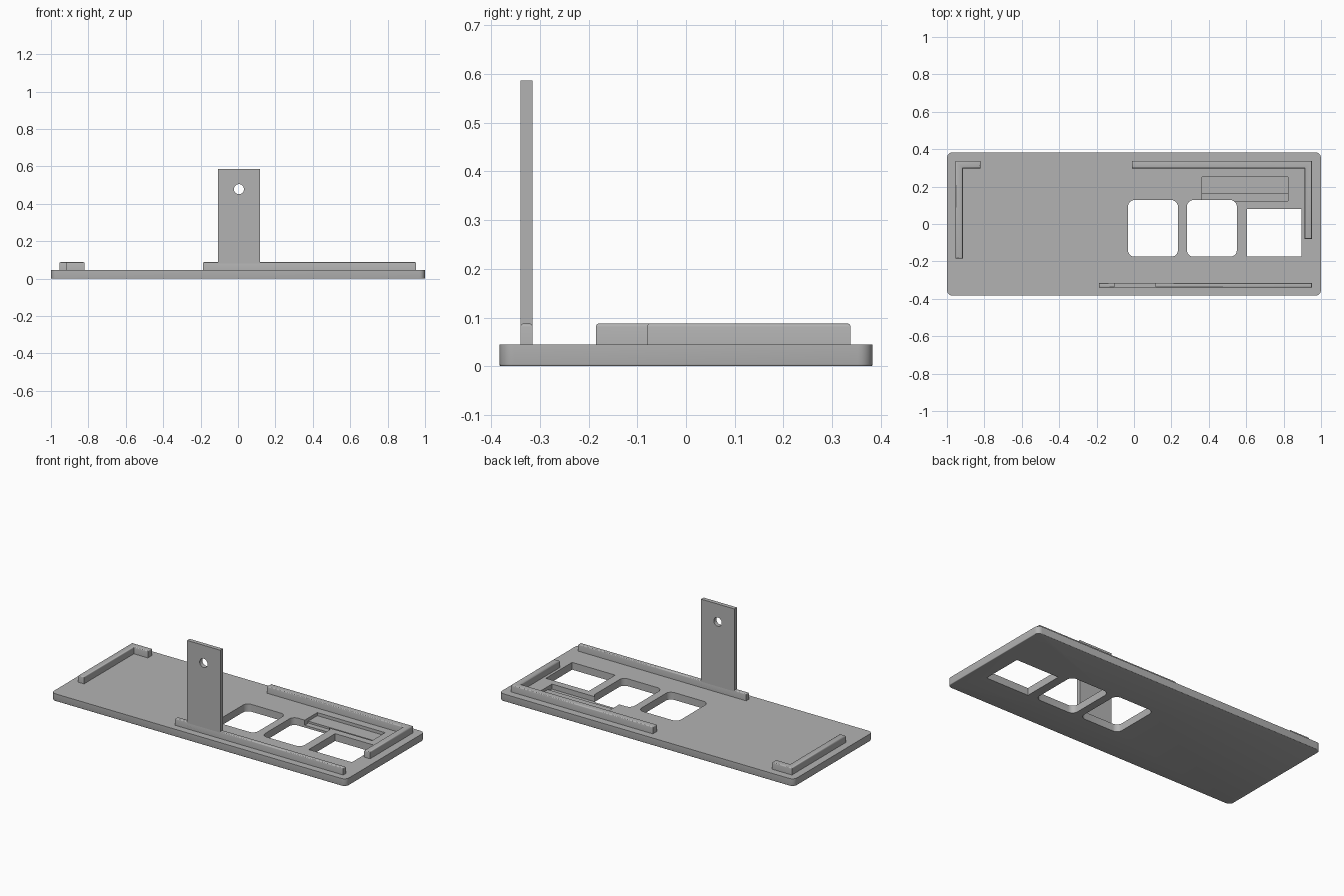
import bpy, bmesh
from math import cos, sin, pi, radians

default = bpy.data.objects.get("Cube")
if default:
    bpy.data.objects.remove(default, do_unlink=True)

PLATE_TOP, RIB_TOP = 0.045, 0.088

grey = bpy.data.materials.new("plain grey")
grey.use_nodes = True
colour = (0.45, 0.45, 0.45, 1)
grey.diffuse_color = colour
grey.node_tree.nodes["Principled BSDF"].inputs["Base Color"].default_value = colour


def rounded_rect(x0, x1, y0, y1, r=0.0, steps=6):
    """Counter-clockwise outline of a rectangle with optional round corners."""
    if r == 0:
        return [(x0, y0), (x1, y0), (x1, y1), (x0, y1)]
    centres = [(x1 - r, y1 - r), (x0 + r, y1 - r), (x0 + r, y0 + r), (x1 - r, y0 + r)]
    return [(cx + r * cos((q + i / steps) * pi / 2), cy + r * sin((q + i / steps) * pi / 2))
            for q, (cx, cy) in enumerate(centres) for i in range(steps + 1)]


def prism(name, outline, z0, z1, bevel_z=None, bevel=0.0):
    """Extrude an outline upward; round off the rim lying at height bevel_z."""
    bm = bmesh.new()
    base = bm.faces.new([bm.verts.new((x, y, z0)) for x, y in outline])
    top = bmesh.ops.extrude_face_region(bm, geom=[base])["geom"]
    bmesh.ops.translate(bm, vec=(0, 0, z1 - z0),
                        verts=[v for v in top if isinstance(v, bmesh.types.BMVert)])
    if bevel_z is not None:
        rim = [e for e in bm.edges if all(abs(v.co.z - bevel_z) < 1e-5 for v in e.verts)]
        bmesh.ops.bevel(bm, geom=rim, offset=bevel, segments=3, profile=0.5, affect="EDGES")
    bmesh.ops.recalc_face_normals(bm, faces=bm.faces)
    mesh = bpy.data.meshes.new(name)
    bm.to_mesh(mesh)
    bm.free()
    mesh.materials.append(grey)
    obj = bpy.data.objects.new(name, mesh)
    bpy.context.collection.objects.link(obj)
    return obj


def cut(obj, cutters):
    """Subtract the cutters, bake the result and remove them."""
    for c in cutters:
        c.hide_render = True
        mod = obj.modifiers.new("cut", "BOOLEAN")
        mod.operation, mod.solver, mod.object = "DIFFERENCE", "EXACT", c
    graph = bpy.context.evaluated_depsgraph_get()
    mesh = bpy.data.meshes.new_from_object(obj.evaluated_get(graph))
    obj.modifiers.clear()
    obj.data = mesh
    for c in cutters:
        bpy.data.objects.remove(c, do_unlink=True)


# Base plate with two rounded windows, a square window and a stepped recess
plate = prism("base_plate", rounded_rect(-1, 1, -0.383, 0.383, 0.03), 0, PLATE_TOP, 0, 0.004)
cut(plate, [
    prism("window_a", rounded_rect(-0.032, 0.235, -0.175, 0.128, 0.035), -0.1, 0.1),
    prism("window_b", rounded_rect(0.283, 0.55, -0.175, 0.128, 0.035), -0.1, 0.1),
    prism("window_c", rounded_rect(0.603, 0.895, -0.175, 0.08), -0.1, 0.1),
    prism("recess_shelf", rounded_rect(0.363, 0.823, 0.14, 0.25), 0.026, 0.1),
    prism("recess_channel", rounded_rect(0.363, 0.823, 0.123, 0.162), 0.014, 0.1),
])

# Raised ribs: two corner brackets and a straight front rail
left_x, right_x, rear_y, w = 0.952, -0.955, 0.338, 0.04
ribs = {
    "left_corner_rib": [(left_x, -0.08), (left_x, rear_y), (-0.012, rear_y),
                        (-0.012, rear_y - w), (left_x - w, rear_y - w), (left_x - w, -0.08)],
    "right_corner_rib": [(right_x, -0.185), (right_x + w, -0.185), (right_x + w, rear_y - w),
                         (-0.82, rear_y - w), (-0.82, rear_y), (right_x, rear_y)],
    "front_rib": rounded_rect(-0.188, 0.952, -0.34, -0.315),
}
parts = [plate]
for name, outline in ribs.items():
    parts.append(prism(name, outline, PLATE_TOP - 0.002, RIB_TOP, RIB_TOP, 0.007))

# Upright mounting tab with a round screw hole
tab = prism("upright_tab", rounded_rect(-0.107, 0.118, -0.34, -0.315), PLATE_TOP - 0.002, 0.587)
hole = prism("screw_hole", [(0.027 * cos(i * pi / 16), 0.027 * sin(i * pi / 16))
                            for i in range(32)], -0.1, 0.1)
hole.location = (0.005, -0.3275, 0.478)
hole.rotation_euler.x = pi / 2
cut(tab, [hole])
parts.append(tab)

# Smooth the rounded edges, keep the corners crisp
bpy.ops.object.select_all(action="DESELECT")
for obj in parts:
    obj.select_set(True)
bpy.context.view_layer.objects.active = plate
bpy.ops.object.shade_smooth_by_angle(angle=radians(35))
